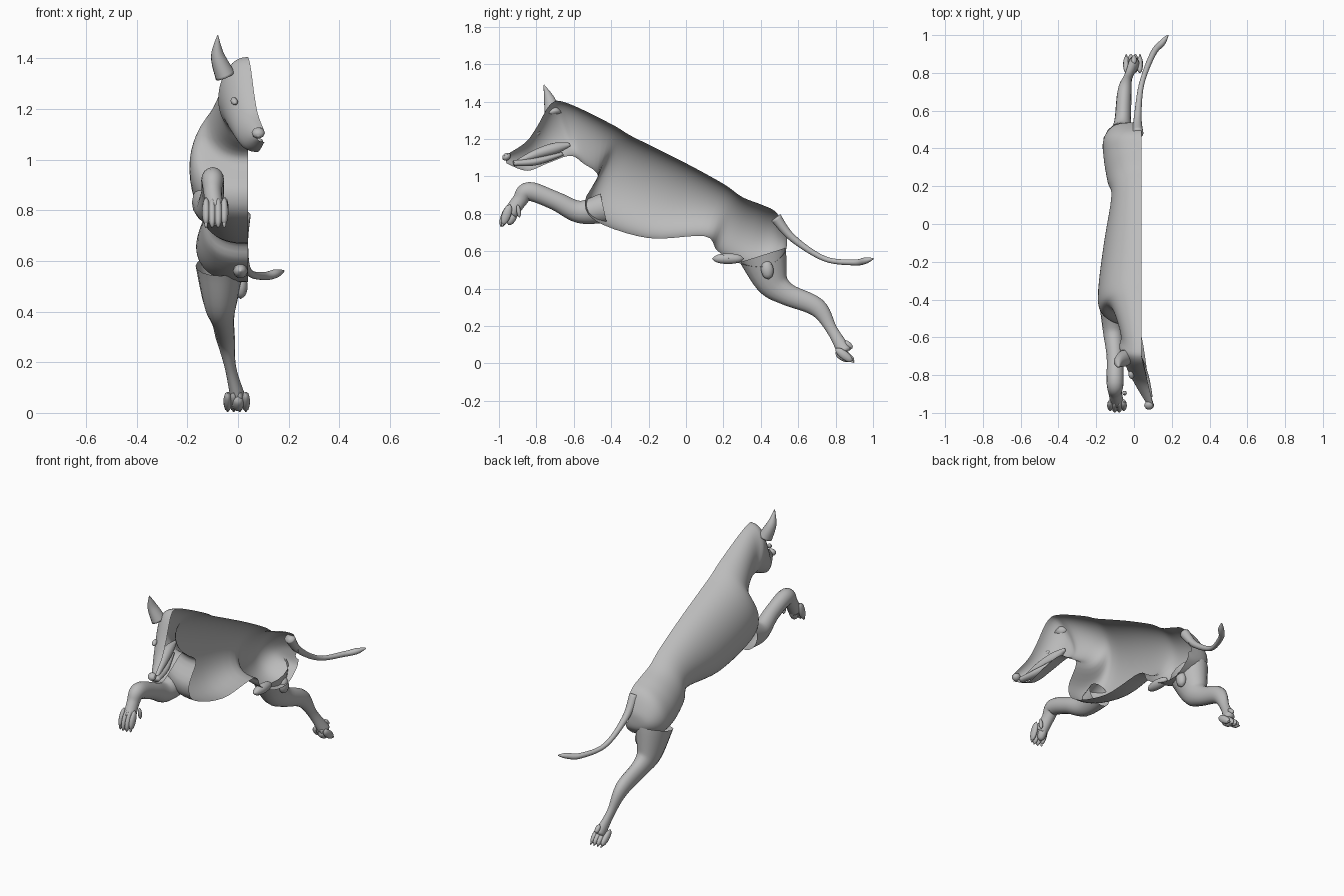
import bpy, bmesh, math
from mathutils import Vector

old = bpy.data.objects.get("Cube")
if old:
    bpy.data.objects.remove(old)

shade = 0.5
grey = bpy.data.materials.new("plain_grey")
grey.use_nodes = True
grey.diffuse_color = (shade, shade, shade, 1)
shader = grey.node_tree.nodes["Principled BSDF"]
shader.inputs["Base Color"].default_value = grey.diffuse_color


def spline(keys, steps):
    """Smooth curve through the key tuples."""
    keys = [Vector(key) for key in keys]
    ends = [keys[0]] + keys + [keys[-1]]
    samples = []
    for before, start, end, after in zip(ends, ends[1:], ends[2:], ends[3:]):
        enter, leave = (end - before) / 2, (after - start) / 2
        for step in range(steps):
            t = step / steps
            ease = t * t * (3 - 2 * t)
            samples.append(start.lerp(end, ease)
                           + enter * t * (1 - t) ** 2 - leave * t * t * (1 - t))
    return samples + [keys[-1]]


def skin(name, rows, closed, cap_start=False, cap_end=False):
    """Join rows of points into a smooth skin."""
    bm = bmesh.new()
    grid = [[bm.verts.new(point) for point in row] for row in rows]
    count = len(grid[0])
    for row, following in zip(grid, grid[1:]):
        for i in range(count if closed else count - 1):
            j = (i + 1) % count
            bm.faces.new((row[i], row[j], following[j], following[i]))
    if cap_start:
        bm.faces.new(grid[0])
    if cap_end:
        bm.faces.new(grid[-1])
    bmesh.ops.recalc_face_normals(bm, faces=bm.faces)
    for face in bm.faces:
        face.smooth = True
    mesh = bpy.data.meshes.new(name)
    bm.to_mesh(mesh)
    bm.free()
    mesh.materials.append(grey)
    bpy.context.collection.objects.link(bpy.data.objects.new(name, mesh))


def rib(section, count=28):
    """Open half rib, from the upper cut edge round the flank to the lower one."""
    top_y, top_z, low_y, low_z, width = section
    top, low = Vector((0, top_y, top_z)), Vector((0, low_y, low_z))
    # The cut edge drifts sideways along the turned head
    cut = 0.04 + max(0, -0.7 - top_y) * 0.24
    points = []
    for i in range(count + 1):
        angle = math.pi * i / count
        fall = ((1 - math.cos(angle)) / 2) ** 0.85
        point = top.lerp(low, fall)
        point.x = cut - width * max(math.sin(angle), 0) ** 0.75
        points.append(point)
    return points


def tube(name, keys, breadth=1.0, cap_start=True, steps=6, count=16):
    """Round limb along (x, y, z, radius) keys; breadth scales its x width."""
    samples = spline(keys, steps)
    rows = []
    for i, sample in enumerate(samples):
        ahead = samples[min(i + 1, len(samples) - 1)].xyz
        axis = (ahead - samples[max(i - 1, 0)].xyz).normalized()
        side = Vector((1, 0, 0))
        side = (side - axis * axis.x).normalized()
        up = axis.cross(side)
        radius = max(sample.w, 0.002)
        row = []
        for k in range(count):
            turn = math.tau * k / count
            row.append(sample.xyz + side * radius * breadth * math.cos(turn)
                       + up * radius * math.sin(turn))
        rows.append(row)
    skin(name, rows, True, cap_start, True)


def pod(name, start, end, radius, breadth=1.0):
    """Rounded bud swelling between two points."""
    start, end = Vector(start), Vector(end)
    keys = []
    for i in range(5):
        angle = math.pi * i / 4
        place = start.lerp(end, (1 - math.cos(angle)) / 2)
        keys.append((*place, radius * math.sin(angle)))
    tube(name, keys, breadth, steps=3, count=10)


# Hollow half body from muzzle to rump: upper edge, lower edge, width
sections = [
    (-.97, 1.11, -.96, 1.07, .03),
    (-.86, 1.18, -.85, 1.03, .07),
    (-.8, 1.26, -.74, 1.07, .1),
    (-.72, 1.39, -.62, 1.11, .12),
    (-.63, 1.39, -.55, 1.07, .11),
    (-.4, 1.28, -.47, 1, .16),
    (-.3, 1.22, -.54, .87, .22),
    (-.2, 1.17, -.48, .76, .23),
    (0, 1.07, -.2, .67, .2),
    (.2, .96, .1, .68, .16),
    (.3, .89, .17, .6, .18),
    (.4, .85, .3, .53, .2),
    (.48, .81, .43, .52, .2),
    (.53, .72, .52, .58, .14),
    (.54, .67, .54, .63, .02),
]
skin("half_body", [rib(section) for section in spline(sections, 5)], False)

# Legs, open where they meet the hollow body
tube("front_leg", [
    (-.11, -.44, .83, .08), (-.11, -.57, .81, .06), (-.1, -.7, .87, .05),
    (-.1, -.84, .92, .05), (-.1, -.89, .87, .04), (-.09, -.94, .8, .04),
], breadth=0.9, cap_start=False)
tube("hind_leg", [
    (-.07, .41, .58, .13), (-.07, .46, .44, .09), (-.06, .54, .37, .06),
    (-.05, .7, .3, .05), (-.03, .78, .18, .03), (0, .85, .06, .04),
], breadth=0.75, cap_start=False)

# Toes fan out from the paw centres, with the middle ones longest
spacing = 0.024
for i in range(4):
    offset = (i - 1.5) * spacing
    reach = 0.01 if i in (1, 2) else 0
    front, hind = offset - 0.09, offset - 0.005
    pod(f"front_toe_{i}", (front, -.94, .85), (front, -.98 - reach, .74 - reach), .025, 0.65)
    pod(f"front_claw_{i}", (front, -.98, .76), (front, -.98, .73), .007)
    pod(f"hind_toe_{i}", (hind, .8, .08), (hind, .89 + reach, .01), .024, 0.7)
    pod(f"hind_claw_{i}", (hind, .87, .02), (hind, .9, .005), .006)
pod("front_pad", (-.09, -.91, .82), (-.09, -.95, .74), .025)
pod("hind_pad", (0, .8, .06), (0, .88, .015), .025)
pod("front_dewclaw", (-.05, -.9, .85), (-.05, -.89, .78), .012)
pod("hind_dewclaw", (0, .85, .12), (0, .89, .08), .015)

# Tail sweeps back and curls sideways
tube("tail", [
    (.02, .48, .78, .03), (.02, .57, .67, .02), (.04, .74, .56, .014),
    (.1, .9, .54, .016), (.15, .96, .55, .017), (.18, 1, .56, .004),
])

# Ear, eye and nose
tube("ear", [
    (-.05, -.71, 1.33, .045), (-.08, -.73, 1.41, .03), (-.08, -.76, 1.49, .002),
], breadth=0.9)
pod("eye", (-.02, -.78, 1.24), (-.01, -.82, 1.22), .014)
pod("nose", (.08, -.94, 1.12), (.08, -.98, 1.09), .02, 1.3)

# Mouth lining seen through the open side
tube("mouth_pocket", [
    (.07, -.9, 1.08, .01), (.04, -.8, 1.12, .025), (.01, -.7, 1.15, .03),
    (0, -.62, 1.17, .01),
])
tube("lower_jaw", [
    (.08, -.92, 1.07, .015), (.05, -.8, 1.08, .02), (.01, -.66, 1.12, .01),
], breadth=1.3)

# Underbelly folds
pod("belly_fold", (.01, .14, .56), (.01, .31, .56), .03)
pod("groin_fold", (.01, .43, .55), (.01, .44, .45), .035, 0.8)
